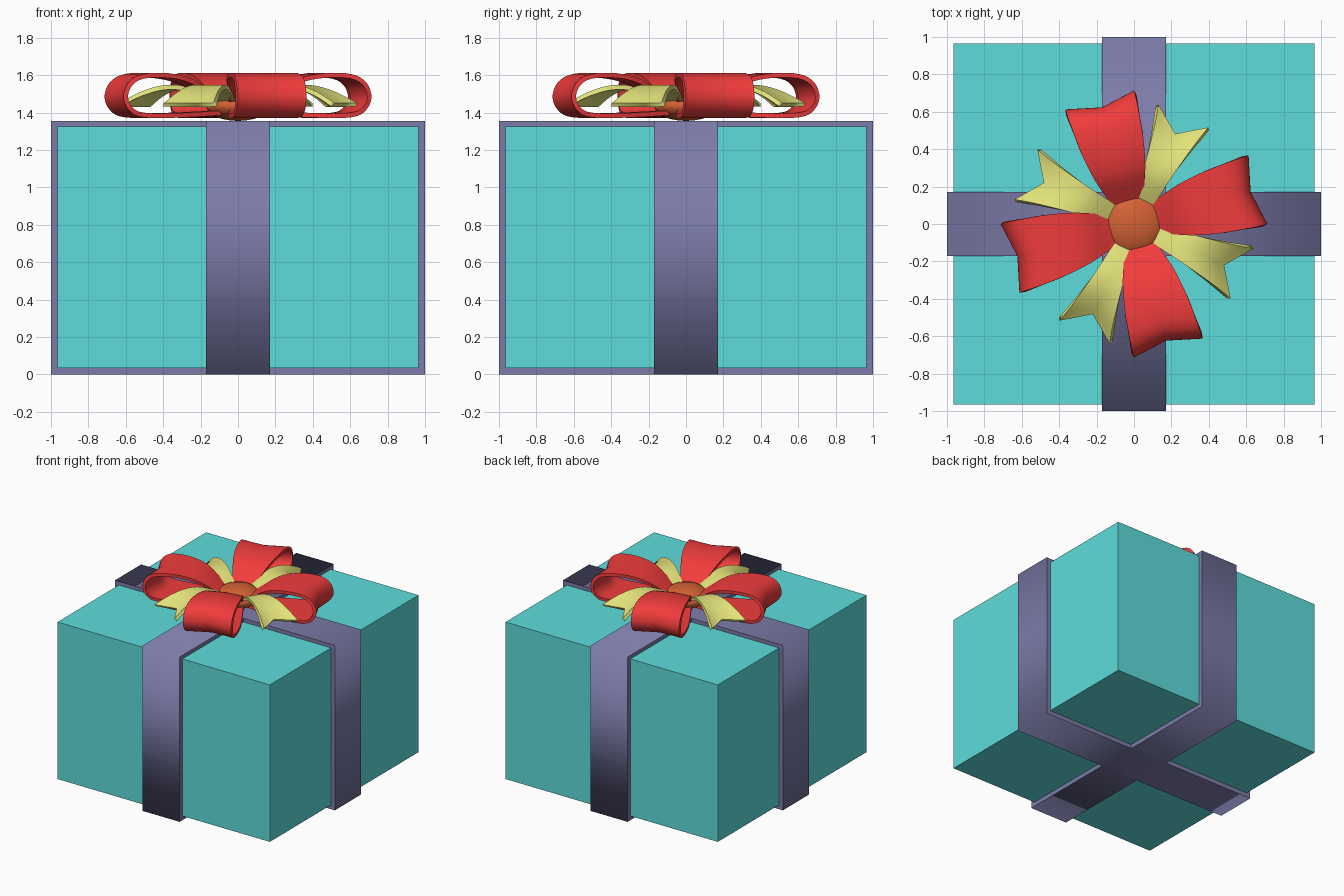
import bpy, bmesh, math
from mathutils import Matrix, Vector

if "Cube" in bpy.data.objects:
    bpy.data.objects.remove(bpy.data.objects["Cube"])


def material(name, rgb):
    m = bpy.data.materials.new(name)
    m.diffuse_color = (*rgb, 1)
    m.use_nodes = True
    m.node_tree.nodes["Principled BSDF"].inputs["Base Color"].default_value = m.diffuse_color
    return m


TEAL = material("teal", (0.11, 0.72, 0.71))
PURPLE = material("purple", (0.20, 0.20, 0.40))
RED = material("red", (0.88, 0.045, 0.045))
YELLOW = material("yellow", (0.78, 0.78, 0.20))
ORANGE = material("orange", (0.65, 0.12, 0.035))


def spline(pts, steps=4):
    """Catmull-Rom curve through the points."""
    p = [Vector(q) for q in pts]
    p = [2 * p[0] - p[1]] + p + [2 * p[-1] - p[-2]]
    out = []
    for a, b, c, d in zip(p, p[1:], p[2:], p[3:]):
        for k in range(steps):
            t = k / steps
            out.append(0.5 * (2 * b + (c - a) * t + (2 * a - 5 * b + 4 * c - d) * t * t
                              + (3 * b - a - 3 * c + d) * t ** 3))
    return out + [p[-2]]


def ribbon(name, pts, mid, thick, angle, mat, closed=False):
    """Strip along (radius, z, half width) points; mid pulls its centre line inward."""
    bm = bmesh.new()
    rows = []
    for r, z, w in pts:
        cols = [(-1, r)] + ([(0, mid(r))] if mid else []) + [(1, r)]
        rows.append([bm.verts.new((x, s * w, z)) for s, x in cols])
    pairs = list(zip(rows, rows[1:]))
    if closed:
        pairs.append((rows[-1], rows[0]))
    for a, b in pairs:
        for j in range(len(a) - 1):
            bm.faces.new((a[j], a[j + 1], b[j + 1], b[j])).smooth = True
    for e in bm.edges:
        e.smooth = not e.is_boundary
    bm.transform(Matrix.Rotation(math.radians(angle), 4, 'Z'))
    me = bpy.data.meshes.new(name)
    bm.to_mesh(me)
    bm.free()
    me.materials.append(mat)
    ob = bpy.data.objects.new(name, me)
    bpy.context.collection.objects.link(ob)
    sol = ob.modifiers.new("thickness", 'SOLIDIFY')
    sol.thickness = thick
    sol.offset = -1
    sol.use_even_offset = closed
    return ob


# Gift box
bpy.ops.mesh.primitive_cube_add(size=1, location=(0, 0, 0.68))
box = bpy.context.object
box.name = "gift_box"
box.scale = (1.93, 1.93, 1.29)
box.data.materials.append(TEAL)

# Two bands wrapped round the box
loop = [(-1, 0, 0.17), (1, 0, 0.17), (1, 1.355, 0.17), (-1, 1.355, 0.17)]
for i in range(2):
    ribbon(f"band_{i + 1}", loop, None, 0.035, 90 * i, PURPLE, closed=True)

# Four red bow loops and four yellow notched tails
bow = spline([(0.02, 1.40, 0.07), (0.13, 1.385, 0.09), (0.40, 1.372, 0.165), (0.58, 1.375, 0.185),
              (0.655, 1.41, 0.19), (0.688, 1.48, 0.19), (0.66, 1.56, 0.19), (0.58, 1.605, 0.185),
              (0.43, 1.61, 0.17), (0.28, 1.575, 0.14), (0.13, 1.48, 0.09), (0.02, 1.42, 0.07)])
tail = spline([(0.635, 1.45, 0.146), (0.52, 1.51, 0.118), (0.40, 1.545, 0.095),
               (0.28, 1.54, 0.075), (0.14, 1.48, 0.055), (0.04, 1.42, 0.05)])
for i in range(4):
    ribbon(f"bow_loop_{i + 1}", bow, lambda r: r * 0.94, 0.025, 15.4 + 90 * i, RED)
    ribbon(f"bow_tail_{i + 1}", tail, lambda r: r - 0.105 * (r / 0.635) ** 2,
           0.025, -24.6 + 90 * i, YELLOW)

# Knot in the middle of the bow
bpy.ops.mesh.primitive_uv_sphere_add(segments=24, ring_count=12, radius=1, location=(0, 0, 1.435))
knot = bpy.context.object
knot.name = "bow_knot"
knot.scale = (0.17, 0.17, 0.08)
knot.data.materials.append(ORANGE)
bpy.ops.object.shade_smooth()
